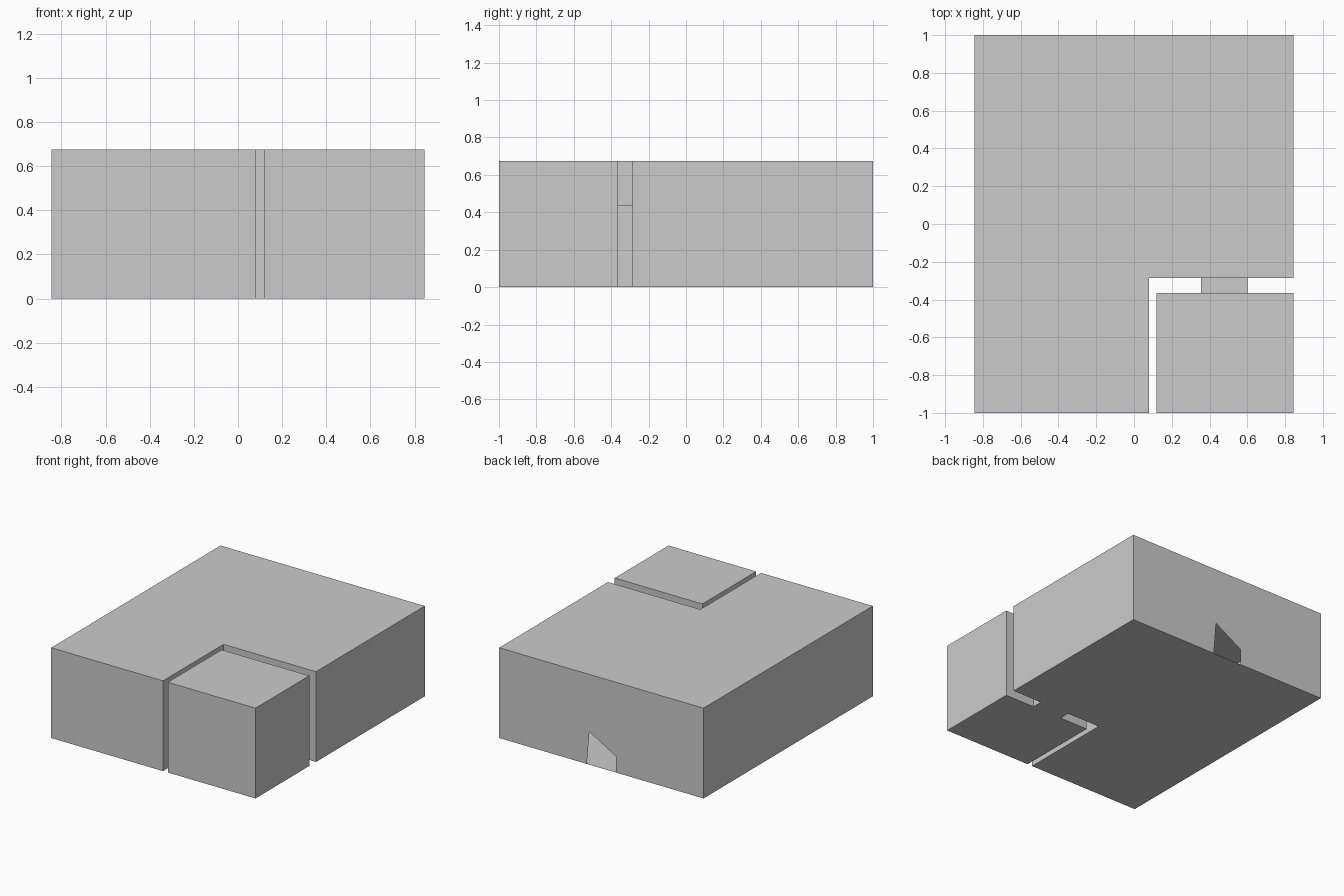
import bpy
import bmesh
from mathutils import Vector

if "Cube" in bpy.data.objects:
    bpy.data.objects.remove(bpy.data.objects["Cube"])

W = 0.845      # half width
H = 0.675      # room height


def shell(name, outline, height, notches={}, open_sides=()):
    """Thin-walled room from a counter-clockwise outline.
    notches: wall index -> profile (distance along wall, z) cut up from the floor."""
    bm = bmesh.new()
    pts = [Vector((x, y, 0)) for x, y in outline]
    up = Vector((0, 0, height))

    def face(coords):
        return bm.faces.new([bm.verts.new(c) for c in coords])

    face(reversed(pts))
    face([p + up for p in pts])
    for i, p in enumerate(pts):
        if i in open_sides:
            continue
        q = pts[(i + 1) % len(pts)]
        d = (q - p).normalized()
        cut = [p + d * t + Vector((0, 0, z)) for t, z in notches.get(i, [])]
        face([p] + cut + [q, q + up, p + up])
    bmesh.ops.triangulate(bm, faces=[f for f in bm.faces if len(f.verts) > 4])
    bmesh.ops.remove_doubles(bm, verts=bm.verts, dist=1e-4)
    bmesh.ops.dissolve_limit(bm, angle_limit=0.01, verts=bm.verts, edges=bm.edges)
    me = bpy.data.meshes.new(name)
    bm.to_mesh(me)
    bm.free()
    ob = bpy.data.objects.new(name, me)
    bpy.context.collection.objects.link(ob)
    return ob


def doorway(a, b, h):
    return [(a, 0), (a, h), (b, h), (b, 0)]


# Keyhole-shaped entrance, mirrored about the wall centre
half = [(0.12, 0), (0.12, 0.12), (0.24, 0.265), (0.24, 0.39), (0.07, 0.6)]
keyhole = [(W - x, z) for x, z in half] + [(W + x, z) for x, z in reversed(half)]

X0, X1 = 0.355, 0.6        # passage sides
Y0, Y1 = -0.365, -0.285    # passage ends
DOOR = 0.44

# L-shaped main room
shell("main_room",
      [(-W, -1), (0.08, -1), (0.08, Y1), (W, Y1), (W, 1), (-W, 1)], H,
      {2: doorway(X0 - 0.08, X1 - 0.08, DOOR), 4: keyhole})

# Small corner room
shell("side_room", [(0.12, -1), (W, -1), (W, Y0), (0.12, Y0)], H,
      {2: doorway(W - X1, W - X0, DOOR)})

# Short passage joining the two rooms
shell("passage", [(X0, Y0), (X1, Y0), (X1, Y1), (X0, Y1)], DOOR, open_sides=(0, 2))
